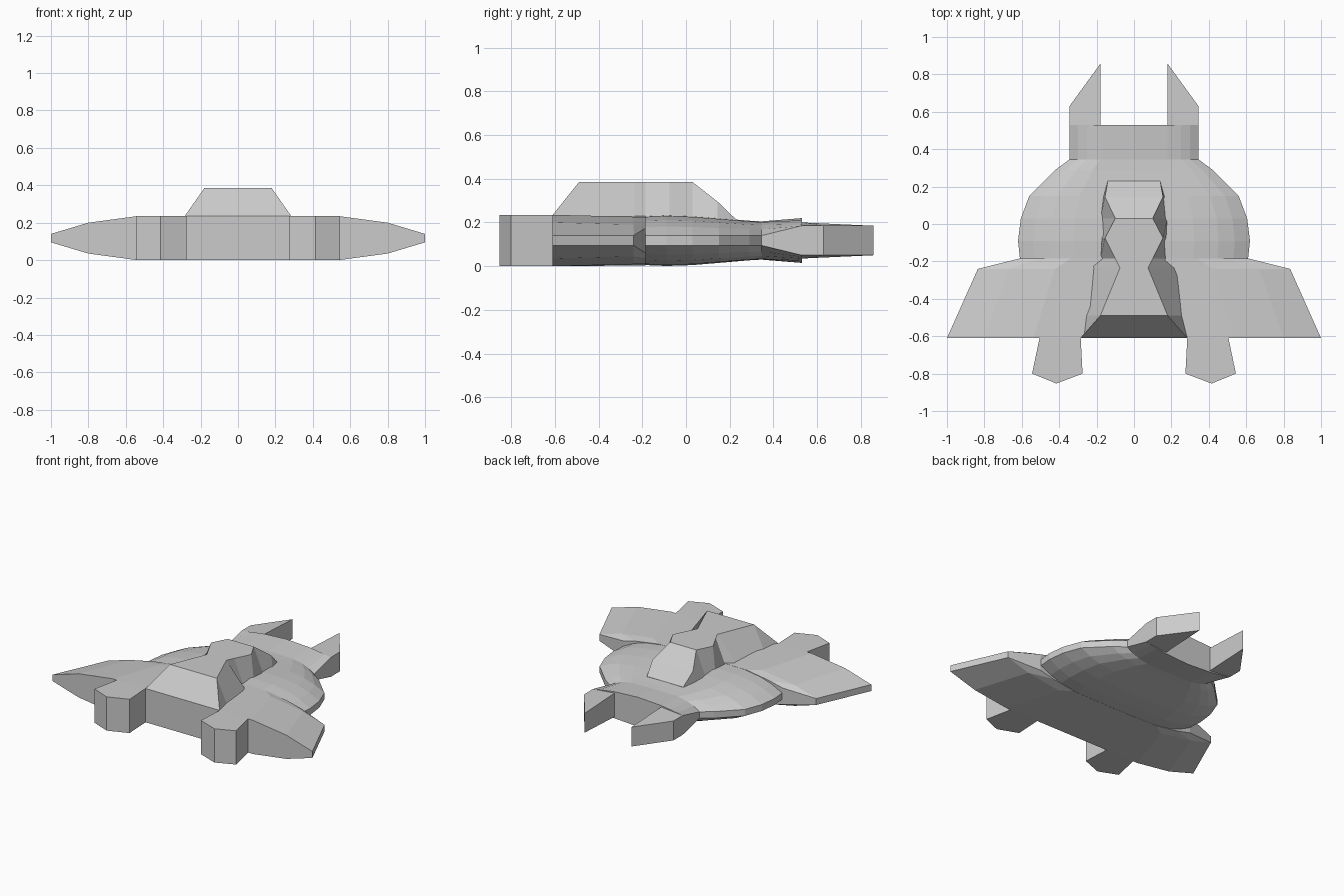
import bpy
import bmesh

cube = bpy.data.objects.get("Cube")
if cube:
    bpy.data.objects.remove(cube, do_unlink=True)

THICK = 0.235  # the body is mirrored about half this height

grey = bpy.data.materials.new("hull_grey")
grey.use_nodes = True
grey.diffuse_color = (0.6, 0.6, 0.6, 1)
grey.node_tree.nodes["Principled BSDF"].inputs["Base Color"].default_value = (0.6, 0.6, 0.6, 1)


def finish(name, bm):
    bmesh.ops.recalc_face_normals(bm, faces=bm.faces[:])
    mesh = bpy.data.meshes.new(name)
    bm.to_mesh(mesh)
    bm.free()
    mesh.materials.append(grey)
    bpy.context.collection.objects.link(bpy.data.objects.new(name, mesh))


def loft(name, rings):
    """Skin closed rings of equal length and cap both ends."""
    bm = bmesh.new()
    loops = [[bm.verts.new(p) for p in ring] for ring in rings]
    n = len(loops[0])
    for a, b in zip(loops, loops[1:]):
        for i in range(n):
            j = (i + 1) % n
            bm.faces.new((a[i], a[j], b[j], b[i]))
    bm.faces.new(loops[0])
    bm.faces.new(loops[-1])
    finish(name, bm)


def section(y, half):
    """Full ring from (x, top) points running from the centre outwards."""
    top = [(-x, z) for x, z in reversed(half[1:])] + half
    upper = [(x, y, z) for x, z in top]
    return upper + [(x, y, THICK - z) for x, y, z in reversed(upper)]


def slab(name, outline):
    """Upright prism from (x, y, top) corners."""
    loft(name, [outline, [(x, y, THICK - z) for x, y, z in outline]])


# Domed hull running forward into the flat nose
EDGE = 0.14
DOME = [(0, 1), (0.52, 0.95), (0.73, 0.74), (0.87, 0.44), (1, 0)]
hull = []
for y, width, height in [(-0.3, 0.59, 0.22), (-0.185, 0.61, 0.23), (-0.09, 0.62, 0.234),
                         (0.03, 0.605, 0.23), (0.15, 0.56, 0.22), (0.29, 0.42, 0.208),
                         (0.345, 0.345, 0.205)]:
    hull.append(section(y, [(f * width, EDGE + t * (height - EDGE)) for f, t in DOME]))
hull.append(section(0.53, [(0, 0.22), (0.18, 0.21), (0.25, 0.2), (0.3, 0.192), (0.345, 0.185)]))
loft("hull", hull)

# Tapered wings
loft("wings", [
    section(-0.61, [(0, 0.235), (0.54, 0.235), (0.8, 0.2), (1, EDGE)]),
    section(-0.24, [(0, 0.232), (0.42, 0.226), (0.67, 0.19), (0.835, EDGE)]),
    section(-0.185, [(0, 0.231), (0.34, 0.226), (0.51, 0.2), (0.615, 0.175)]),
])

# Prongs and engine pods on both sides
for side, s in (("left", 1), ("right", -1)):
    slab(side + "_prong", [(s * 0.18, 0.53, 0.2), (s * 0.345, 0.53, 0.185),
                           (s * 0.345, 0.63, 0.185), (s * 0.18, 0.857, 0.185)])
    slab(side + "_engine_pod", [(s * x, y, THICK) for x, y in (
        (0.285, -0.61), (0.505, -0.61), (0.545, -0.8), (0.415, -0.853), (0.275, -0.8))])

# Raised cabin with pinched sides: y, roof half width, roof height, base half width
cabin = []
for y, roof, z, base in [(-0.61, 0.285, 0.235, 0.285), (-0.49, 0.18, 0.385, 0.27),
                         (-0.235, 0.075, 0.385, 0.24), (-0.185, 0.1, 0.385, 0.18),
                         (-0.075, 0.155, 0.385, 0.175), (0.03, 0.1, 0.385, 0.18),
                         (0.145, 0.155, 0.295, 0.165), (0.23, 0.14, 0.213, 0.14)]:
    cabin.append([(-roof, y, z), (roof, y, z), (base, y, 0.2), (-base, y, 0.2)])
loft("cabin", cabin)
